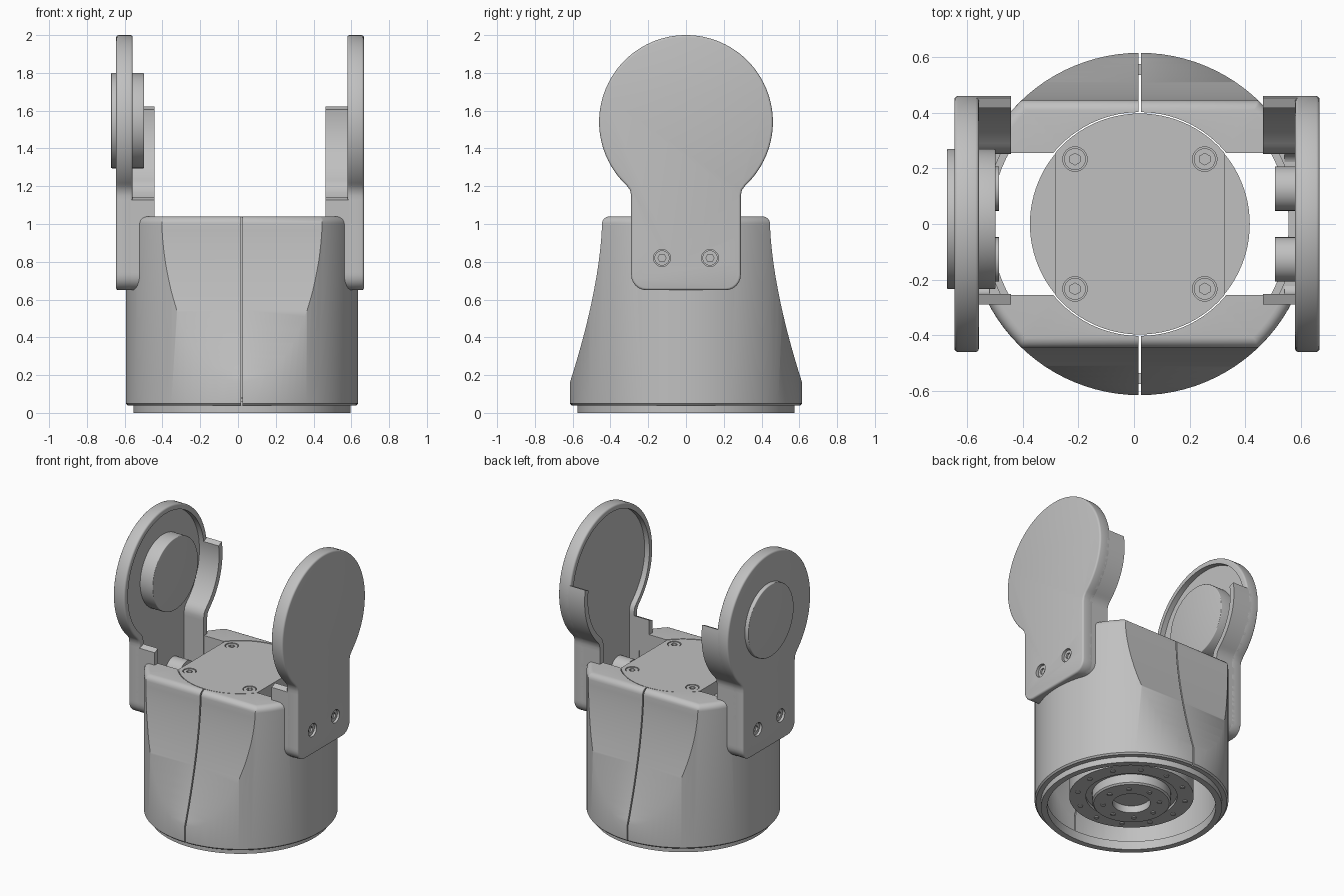
import bpy, bmesh
from math import sin, cos, pi, sqrt, atan2
from mathutils import Matrix

if "Cube" in bpy.data.objects:
    bpy.data.objects.remove(bpy.data.objects["Cube"])

grey = bpy.data.materials.new("plain grey")
grey.use_nodes = True
GREY = (0.53, 0.53, 0.53, 1)
grey.diffuse_color = GREY
grey.node_tree.nodes["Principled BSDF"].inputs["Base Color"].default_value = GREY

BX = 0.021      # body axis
AX = 0.0107     # plane midway between the arms


def finish(name, bm):
    bmesh.ops.remove_doubles(bm, verts=bm.verts, dist=1e-5)
    bmesh.ops.recalc_face_normals(bm, faces=bm.faces)
    me = bpy.data.meshes.new(name)
    bm.to_mesh(me)
    bm.free()
    me.materials.append(grey)
    ob = bpy.data.objects.new(name, me)
    bpy.context.collection.objects.link(ob)
    return ob


def prism(name, pts, x0, x1):
    """Extrude a (y, z) outline along x."""
    bm = bmesh.new()
    face = bm.faces.new([bm.verts.new((x0, y, z)) for y, z in pts])
    ext = bmesh.ops.extrude_face_region(bm, geom=[face])["geom"]
    bmesh.ops.translate(bm, vec=(x1 - x0, 0, 0),
                        verts=[v for v in ext if isinstance(v, bmesh.types.BMVert)])
    return finish(name, bm)


def box(name, x0, x1, y, z0, z1):
    return prism(name, [(-y, z0), (y, z0), (y, z1), (-y, z1)], x0, x1)


def cylinder(name, r, a, b, at, axis="z", n=64):
    """Cylinder from a to b along its axis; at gives the other two coordinates."""
    bm = bmesh.new()
    bmesh.ops.create_cone(bm, cap_ends=True, segments=n, radius1=r, radius2=r, depth=abs(b - a))
    m = (a + b) / 2
    if axis == "x":
        mat = Matrix.Translation((m, at[0], at[1])) @ Matrix.Rotation(pi / 2, 4, "Y")
    else:
        mat = Matrix.Translation((at[0], at[1], m))
    bm.transform(mat)
    return finish(name, bm)


def lathe(name, prof, n=96):
    """Revolve a closed (r, z) outline about the body axis."""
    bm = bmesh.new()
    rings = [[bm.verts.new((BX + r * cos(2 * pi * i / n), r * sin(2 * pi * i / n), z))
              for r, z in prof] for i in range(n)]
    k = len(prof)
    for i in range(n):
        a, b = rings[i], rings[(i + 1) % n]
        for j in range(k):
            if prof[j][0] + prof[(j + 1) % k][0] > 0:
                bm.faces.new((a[j], b[j], b[(j + 1) % k], a[(j + 1) % k]))
    return finish(name, bm)


def apply(ob, mod):
    with bpy.context.temp_override(object=ob, active_object=ob, selected_objects=[ob]):
        bpy.ops.object.modifier_apply(modifier=mod.name)


def cut(ob, tool, op="DIFFERENCE"):
    mod = ob.modifiers.new("cut", "BOOLEAN")
    mod.object, mod.operation, mod.solver = tool, op, "EXACT"
    apply(ob, mod)
    bpy.data.objects.remove(tool)


def bevel(ob, width):
    mod = ob.modifiers.new("bevel", "BEVEL")
    mod.width, mod.segments, mod.limit_method, mod.angle_limit = width, 3, "ANGLE", 0.8
    apply(ob, mod)


# ---- body shell: round drum with front and back scooped inward
def scoop(inset, top):
    side = [(0.64 - inset, -0.2), (0.64 - inset, 0.12)]
    for i in range(25):
        z = 0.16 + (0.84 * i / 24)
        if z < top:
            side.append((0.445 + 0.17 * ((1 - z) / 0.84) ** 1.6 - inset, z))
    if top > 1:
        side += [(0.405 + 0.04 * cos(t * pi / 12), 1 + 0.04 * sin(t * pi / 12)) for t in range(7)]
    else:
        side.append((side[-1][0], top))
    return side + [(-y, z) for y, z in reversed(side)]


rounded = [(0.575 + 0.04 * cos(t * pi / 12), 1 + 0.04 * sin(t * pi / 12)) for t in range(7)]
body = lathe("body_shell", [(0, 0.04), (0.605, 0.04), (0.615, 0.05)] + rounded + [(0, 1.04)])
cut(body, prism("tool", scoop(0, 1.04), -1, 1), "INTERSECT")
cavity = cylinder("tool", 0.56, -0.1, 0.7, (BX, 0), n=96)
cut(cavity, prism("tool", scoop(0.05, 0.75), -1, 1), "INTERSECT")
cut(body, cavity)
cut(body, cylinder("tool", 0.402, 0.5, 1.2, (BX, 0), n=96))
cut(body, box("tool", -1, 1, 0.255, 0.69, 1.2))
cut(body, box("tool", BX - 0.004, BX + 0.004, 1, -0.1, 1.2))

lathe("base_ring", [(0.535, 0), (0.575, 0), (0.575, 0.06), (0.535, 0.06)])

# ---- motor inside the shell, with its flange underneath
lathe("motor", [(0, 0.08), (0.12, 0.08), (0.12, 0.03), (0.24, 0.03), (0.25, 0.04), (0.25, 0.10),
                (0.29, 0.10), (0.29, 0.08), (0.395, 0.08), (0.395, 0.95), (0, 0.95)])
for count, ring, z in ((12, 0.345, 0.08), (8, 0.18, 0.03)):
    for i in range(count):
        a = 2 * pi * i / count
        cylinder("flange_screw", 0.016, z - 0.006, z + 0.01,
                 (BX + ring * cos(a), ring * sin(a)), n=16)

# ---- top plate: disc with two straight sides and four socket screws
plate = cylinder("top_plate", 0.397, 0.9, 1.039, (BX, 0), n=96)
cut(plate, box("tool", BX - 0.305, BX + 0.305, 1, 0.5, 1.5), "INTERSECT")
for sx in (-1, 1):
    for sy in (-1, 1):
        at = (BX + sx * 0.233, sy * 0.233)
        cut(plate, cylinder("tool", 0.044, 1.015, 1.1, at, n=32))
        head = cylinder("plate_screw", 0.039, 1.0, 1.036, at, n=32)
        cut(head, cylinder("tool", 0.021, 1.02, 1.1, at, n=6))


# ---- arms: keyhole-shaped plates with a rim on the inner side
def keyhole(d):
    r, h, low, c = 0.46 - d, 0.29 - d, 0.65 + d, max(0.08 - d, 0.02)
    end = atan2(-sqrt(r * r - (h + 0.025) ** 2), h + 0.025)
    half = [(r * cos(a), 1.54 + r * sin(a))
            for a in (pi / 2 + (end - pi / 2) * i / 60 for i in range(61))]
    zj = half[-1][1]
    half += [(h + 0.006, zj - 0.025), (h, zj - 0.055)]
    half += [(h, low + c + (zj - 0.06 - low - c) * (1 - i / 24)) for i in range(1, 24)]
    half += [(h - c + c * cos(t), low + c - c * sin(t)) for t in (pi / 12 * i for i in range(7))]
    return half + [(-y, z) for y, z in reversed(half[1:])]


def wall(name, side, z0, z1, x0, x1):
    """Part of the rim, between two heights, carried further inward."""
    pairs = [(o, i) for o, i in zip(keyhole(0), keyhole(0.038))
             if o[0] * side > 0.2 and z0 < o[1] < z1]
    ob = prism(name, [p[0] for p in pairs] + [p[1] for p in reversed(pairs)], x0, x1)
    return ob


for s, label in ((1, "left"), (-1, "right")):
    def x(u):
        return AX + s * u
    arm = prism(label + "_arm", keyhole(0), x(0.568), x(0.656))
    bevel(arm, 0.012)
    cut(arm, prism("tool", keyhole(0.038), x(0.5), x(0.605)))
    wall(label + "_back_guard", 1, 0.9, 1.625, x(0.453), x(0.6))
    wall(label + "_front_guard", -1, 0.9, 1.145, x(0.453), x(0.6))
    for side in (-1, 1):
        wall(label + "_arm_foot", side, 0.64, 1.05, x(0.53), x(0.6))
        at = (side * 0.127, 0.82)
        cylinder(label + "_arm_boss", 0.08, x(0.495), x(0.61), at, "x", 32)
        cut(arm, cylinder("tool", 0.045, x(0.63), x(0.7), at, "x", 32))
        head = cylinder(label + "_arm_screw", 0.04, x(0.615), x(0.642), at, "x", 32)
        cut(head, cylinder("tool", 0.022, x(0.63), x(0.7), at, "x", 6))

# ---- pivot hub on the right arm only
hub = cylinder("right_hub", 0.252, -0.672, -0.497, (0.018, 1.547), "x", 96)
bevel(hub, 0.005)

# ---- smooth the curved surfaces, keep edges sharp
for ob in bpy.context.scene.objects:
    ob.select_set(ob.type == "MESH" and grey.name in ob.data.materials)
bpy.context.view_layer.objects.active = body
bpy.ops.object.shade_smooth_by_angle(angle=0.6)
